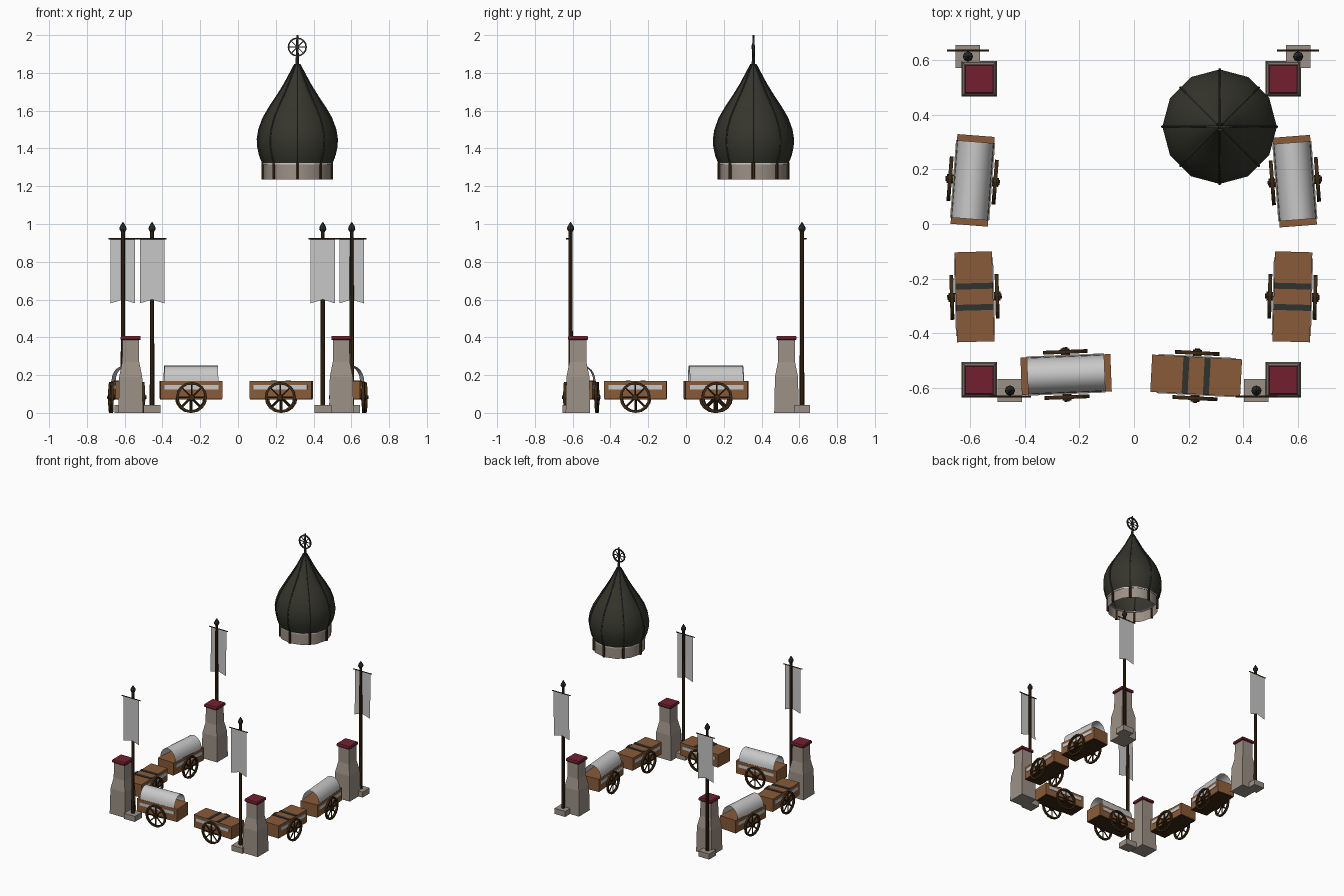
import bpy, bmesh, math
from mathutils import Matrix, Vector

if "Cube" in bpy.data.objects:
    bpy.data.objects.remove(bpy.data.objects["Cube"])

def mat(name, r, g, b):
    m = bpy.data.materials.new(name)
    m.diffuse_color = (r, g, b, 1)
    m.use_nodes = True
    m.node_tree.nodes["Principled BSDF"].inputs["Base Color"].default_value = m.diffuse_color
    return m

STONE = mat("stone", .33, .28, .235)
RED = mat("red cap", .17, .014, .028)
WOOD = mat("wood", .25, .105, .04)
DARK = mat("dark wood", .045, .022, .007)
CANVAS = mat("canvas", .58, .58, .58)
ROOF = mat("roof slate", .036, .036, .026)
IRON = mat("iron", .03, .032, .03)

def finish(bm, name, material, m=Matrix(), smooth=False):
    bmesh.ops.transform(bm, matrix=m, verts=bm.verts)
    me = bpy.data.meshes.new(name)
    bm.to_mesh(me)
    bm.free()
    me.materials.append(material)
    ob = bpy.data.objects.new(name, me)
    bpy.context.collection.objects.link(ob)
    if smooth:
        bpy.ops.object.select_all(action='DESELECT')
        ob.select_set(True)
        bpy.context.view_layer.objects.active = ob
        bpy.ops.object.shade_smooth_by_angle(angle=math.radians(40))
    return ob

def add_box(bm, c, s):
    bmesh.ops.create_cube(bm, size=1, matrix=Matrix.Translation(c) @ Matrix.Diagonal((*s, 1)))

def add_rod(bm, a, b, r, r2=None, n=8):
    a, b = Vector(a), Vector(b)
    d = b - a
    m = Matrix.Translation((a + b) / 2) @ d.to_track_quat('Z', 'Y').to_matrix().to_4x4()
    bmesh.ops.create_cone(bm, cap_ends=True, segments=n, radius1=r,
                          radius2=r if r2 is None else r2, depth=d.length, matrix=m)

def add_lathe(bm, profile, n, turn=0, closed=False):
    # rings of (radius, z) joined with quads, optionally closed into a loop or capped
    rings = [[bm.verts.new((r * math.cos(turn + math.tau * i / n), r * math.sin(turn + math.tau * i / n), z))
              for i in range(n)] for r, z in profile]
    pairs = list(zip(rings, rings[1:])) + ([(rings[-1], rings[0])] if closed else [])
    for p, q in pairs:
        for i in range(n):
            j = (i + 1) % n
            bm.faces.new((p[i], p[j], q[j], q[i]))
    return rings

def lathe(name, profile, n, material, m, turn=0, caps=True, smooth=False):
    bm = bmesh.new()
    rings = add_lathe(bm, profile, n, turn)
    if caps:
        bm.faces.new(rings[0][::-1])
        bm.faces.new(rings[-1])
    return finish(bm, name, material, m, smooth)

def wheel(name, radius, rim, width, spoke, spokes, material, m):
    # wheel lying in local xy, axle along z
    bm = bmesh.new()
    h = width / 2
    add_lathe(bm, [(radius - rim, -h), (radius, -h), (radius, h), (radius - rim, h)], 16, closed=True)
    for k in range(spokes):
        a = math.tau * k / spokes
        add_rod(bm, (0, 0, 0), ((radius - rim / 2) * math.cos(a), (radius - rim / 2) * math.sin(a), 0), spoke, n=6)
    add_rod(bm, (0, 0, -h * 1.8), (0, 0, h * 1.8), radius * .2, n=8)
    return finish(bm, name, material, m)

def cart(x, y, deg, covered):
    m = Matrix.Translation((x, y, 0)) @ Matrix.Rotation(math.radians(deg), 4, 'Z')
    # body
    bm = bmesh.new()
    add_box(bm, (0, 0, .122), (.33, .137, .094))
    finish(bm, "cart_body", WOOD, m)
    # pale side boards
    bm = bmesh.new()
    for s in (-1, 1):
        add_box(bm, (0, s * .0695, .136), (.285, .005, .024))
    finish(bm, "cart_side_stripe", CANVAS, m)
    # dark bed and axle
    bm = bmesh.new()
    add_box(bm, (0, 0, .074), (.325, .132, .006))
    add_rod(bm, (0, -.1, .082), (0, .1, .082), .009)
    finish(bm, "cart_bed_axle", DARK, m)
    for s in (-1, 1):
        wheel("cart_wheel", .082, .013, .014, .0045, 8, DARK,
              m @ Matrix.Translation((0, s * .083, .082)) @ Matrix.Rotation(math.pi / 2, 4, 'X'))
    if covered:
        # open arched cover
        bm = bmesh.new()
        rows = [[bm.verts.new((e, -.067 * math.cos(math.pi * i / 12), .168 + .082 * math.sin(math.pi * i / 12)))
                 for i in range(13)] for e in (-.142, .142)]
        for i in range(12):
            bm.faces.new((rows[0][i], rows[1][i], rows[1][i + 1], rows[0][i + 1]))
        finish(bm, "cart_cover", CANVAS, m, True)
    else:
        # straps across the top
        bm = bmesh.new()
        for s in (-1, 1):
            add_box(bm, (s * .039, 0, .170), (.022, .138, .005))
        finish(bm, "cart_strap", IRON, m)

for sx, sy, sd, cov in ((-.592, .16, 85.6, True), (-.585, -.267, 91.6, False),
                        (-.249, -.552, 2.3, True), (.228, -.556, -3, False),
                        (.59, .157, 94.4, True), (.581, -.267, 88.4, False)):
    cart(sx, sy, sd, cov)

# corner pillars with red caps
Q = math.sqrt(.5)
for x in (-.568, .547):
    for y in (.532, -.572):
        m = Matrix.Translation((x, y, 0))
        lathe("pillar", [(w * Q, z) for w, z in ((.13, 0), (.122, .19), (.09, .27), (.088, .388))],
              4, STONE, m, math.pi / 4)
        lathe("pillar_cap", [(w * Q, z) for w, z in ((.098, .385), (.106, .39), (.106, .402), (.1, .408))],
              4, RED, m, math.pi / 4)

# banner poles
for x, y, s in ((-.609, .614, 1), (.602, .614, 1), (-.455, -.611, -1), (.449, -.611, -1)):
    m = Matrix.Translation((x, y, 0))
    bm = bmesh.new()
    add_box(bm, (0, 0, .021), (.09, .084, .042))
    finish(bm, "pole_foot", STONE, m)
    bm = bmesh.new()
    add_rod(bm, (0, 0, .04), (0, 0, .97), .0125, .010)
    add_rod(bm, (-.077, s * .022, .922), (.077, s * .022, .922), .004, n=6)
    add_rod(bm, (0, 0, .922), (0, s * .024, .922), .004, n=6)
    finish(bm, "banner_pole", DARK, m)
    lathe("pole_finial", [(.008, .955), (.019, .972), (.017, .985), (.002, 1.01)], 8, IRON, m)
    # swallowtail cloth
    bm = bmesh.new()
    pts = [(-.065, .92), (0, .92), (.065, .92), (.065, .58), (0, .6), (-.065, .58)]
    v = [bm.verts.new((px, s * (.023 - (.92 - pz) * .008), pz)) for px, pz in pts]
    bm.faces.new((v[0], v[1], v[4], v[5]))
    bm.faces.new((v[1], v[2], v[3], v[4]))
    finish(bm, "banner_cloth", CANVAS, m)

# floating onion dome
D = Matrix.Translation((.314, .357, 0))
PROFILE = [(.178, 1.315), (.197, 1.36), (.208, 1.41), (.210, 1.45), (.202, 1.50), (.180, 1.56),
           (.145, 1.62), (.105, 1.68), (.068, 1.74), (.036, 1.80), (.012, 1.845)]
lathe("dome_roof", PROFILE, 12, ROOF, D, caps=False, smooth=True)
lathe("dome_band", [(.18, 1.235), (.18, 1.318)], 12, STONE, D, caps=False, smooth=True)
bm = bmesh.new()
add_lathe(bm, [(.172, 1.314), (.183, 1.314), (.183, 1.322), (.172, 1.322)], 12, closed=True)
finish(bm, "dome_rim", CANVAS, D)

ribs, posts = bmesh.new(), bmesh.new()
for k in range(8):
    a = math.tau * k / 8
    f = 1 if k % 2 == 0 else math.cos(math.pi / 12)   # odd ribs sit on the facet centres
    c, s = math.cos(a) * f, math.sin(a) * f
    for (r, z), (r2, z2) in zip(PROFILE, PROFILE[1:]):
        add_rod(ribs, (r * c, r * s, z), (r2 * c, r2 * s, z2), .005, n=6)
    add_rod(posts, (.181 * c, .181 * s, 1.235), (.181 * c, .181 * s, 1.325), .009, n=6)
finish(ribs, "dome_ribs", IRON, D)
finish(posts, "dome_band_posts", DARK, D)

# finial spike and ring
bm = bmesh.new()
add_rod(bm, (0, 0, 1.82), (0, 0, 2.0), .010, .005)
finish(bm, "dome_spike", IRON, D)
wheel("dome_ring", .051, .008, .01, .003, 8, IRON,
      D @ Matrix.Translation((0, 0, 1.937)) @ Matrix.Rotation(math.pi / 2, 4, 'X'))
